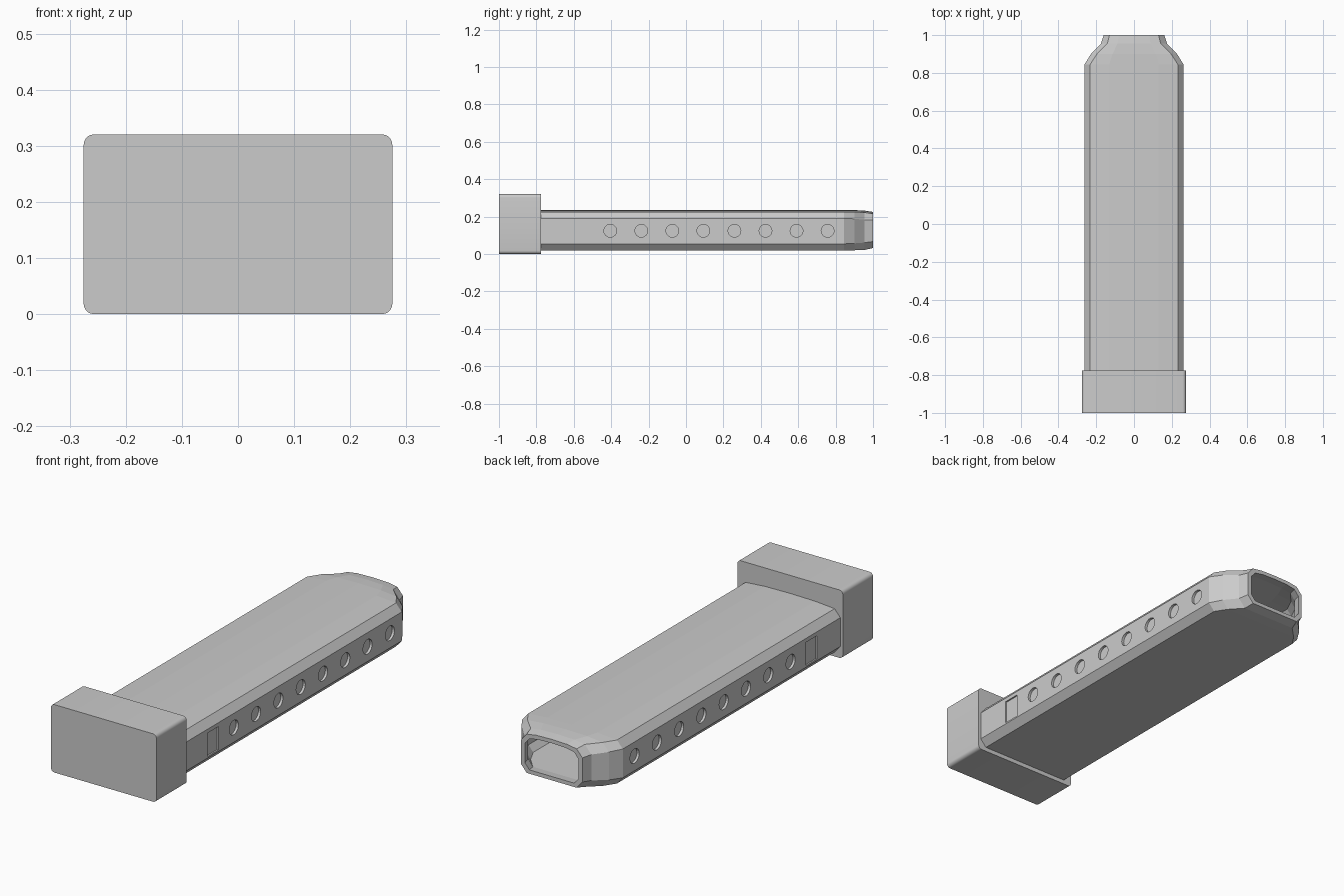
import bpy, bmesh
from mathutils import Matrix, Vector

if "Cube" in bpy.data.objects:
    bpy.data.objects.remove(bpy.data.objects["Cube"])


def new_object(name, bm):
    bmesh.ops.recalc_face_normals(bm, faces=bm.faces[:])
    me = bpy.data.meshes.new(name)
    bm.to_mesh(me)
    bm.free()
    ob = bpy.data.objects.new(name, me)
    bpy.context.collection.objects.link(ob)
    return ob


def add_box(bm, x0, x1, y0, y1, z0, z1):
    m = Matrix.Translation(((x0 + x1) / 2, (y0 + y1) / 2, (z0 + z1) / 2))
    m = m @ Matrix.Diagonal((x1 - x0, y1 - y0, z1 - z0, 1))
    bmesh.ops.create_cube(bm, size=1, matrix=m)


def ring(bm, y, w, zb, zt, c):
    # Chamfered section with a slightly domed top
    half = [(w * 0.5, zt - 0.002), (w - c, zt - 0.01), (w, zt - 0.01 - c * 1.15),
            (w, zb + c * 1.15), (w - c, zb)]
    pts = [(0, zt)] + half + [(-x, z) for x, z in reversed(half)]
    return [bm.verts.new((x, y, z)) for x, z in pts]


def bridge(bm, a, b):
    n = len(a)
    for i in range(n):
        bm.faces.new((a[i], a[(i + 1) % n], b[(i + 1) % n], b[i]))


# Hollow body: outer skin, turned over the mouth rim, and inner skin
outer = [(-0.778, 0.262, 0.02, 0.235, 0.03), (0.845, 0.262, 0.02, 0.235, 0.03),
         (0.90, 0.228, 0.02, 0.235, 0.032), (0.955, 0.175, 0.022, 0.232, 0.034),
         (1.0, 0.160, 0.032, 0.225, 0.03)]
inner = [(1.0, 0.140, 0.050, 0.207, 0.024), (0.955, 0.155, 0.044, 0.211, 0.025),
         (0.90, 0.205, 0.044, 0.211, 0.025), (0.835, 0.237, 0.044, 0.211, 0.025),
         (-0.74, 0.237, 0.044, 0.211, 0.025)]
bm = bmesh.new()
rings = [ring(bm, *s) for s in outer + inner]
for a, b in zip(rings, rings[1:]):
    bridge(bm, a, b)
bm.faces.new(rings[0])
bm.faces.new(rings[-1])
body = new_object("body_shell", bm)

# Shallow round recesses and square catch notch on both sides
bm = bmesh.new()
for s in (-1, 1):
    for i in range(8):
        m = Matrix.Translation((s * 0.272, -0.405 + i * 0.166, 0.124)) @ Matrix.Rotation(1.570796, 4, 'Y')
        bmesh.ops.create_cone(bm, cap_ends=True, segments=24, radius1=0.034,
                              radius2=0.034, depth=0.044, matrix=m)
    xs = sorted((s * 0.255, s * 0.29))
    add_box(bm, xs[0], xs[1], -0.60, -0.52, 0.062, 0.172)
cutter = new_object("recess_cutter", bm)
mod = body.modifiers.new("recesses", 'BOOLEAN')
mod.operation = 'DIFFERENCE'
mod.solver = 'EXACT'
mod.object = cutter
bpy.context.view_layer.objects.active = body
bpy.ops.object.modifier_apply(modifier=mod.name)
bpy.data.objects.remove(cutter, do_unlink=True)

# Base block with rounded lengthwise edges
bm = bmesh.new()
add_box(bm, -0.275, 0.275, -1.0, -0.775, 0.0, 0.32)
edges = [e for e in bm.edges
         if abs((e.verts[0].co - e.verts[1].co).normalized().y) > 0.9]
bmesh.ops.bevel(bm, geom=edges, offset=0.018, segments=5, profile=0.5, affect='EDGES')
base = new_object("base_block", bm)

# Wedge-shaped follower inside the mouth
bm = bmesh.new()
tri = [(-0.2, 0.60), (-0.2, 0.88), (0.0, 0.70), (0.0, 0.60)]
lo = [bm.verts.new((x, y, 0.046)) for x, y in tri]
hi = [bm.verts.new((x, y, 0.10)) for x, y in tri]
bridge(bm, lo, hi)
bm.faces.new(lo)
bm.faces.new(hi)
new_object("follower", bm)

# Smooth the rounded corners only
for ob in (base,):
    bpy.ops.object.select_all(action='DESELECT')
    ob.select_set(True)
    bpy.context.view_layer.objects.active = ob
    bpy.ops.object.shade_smooth_by_angle(angle=0.52)
